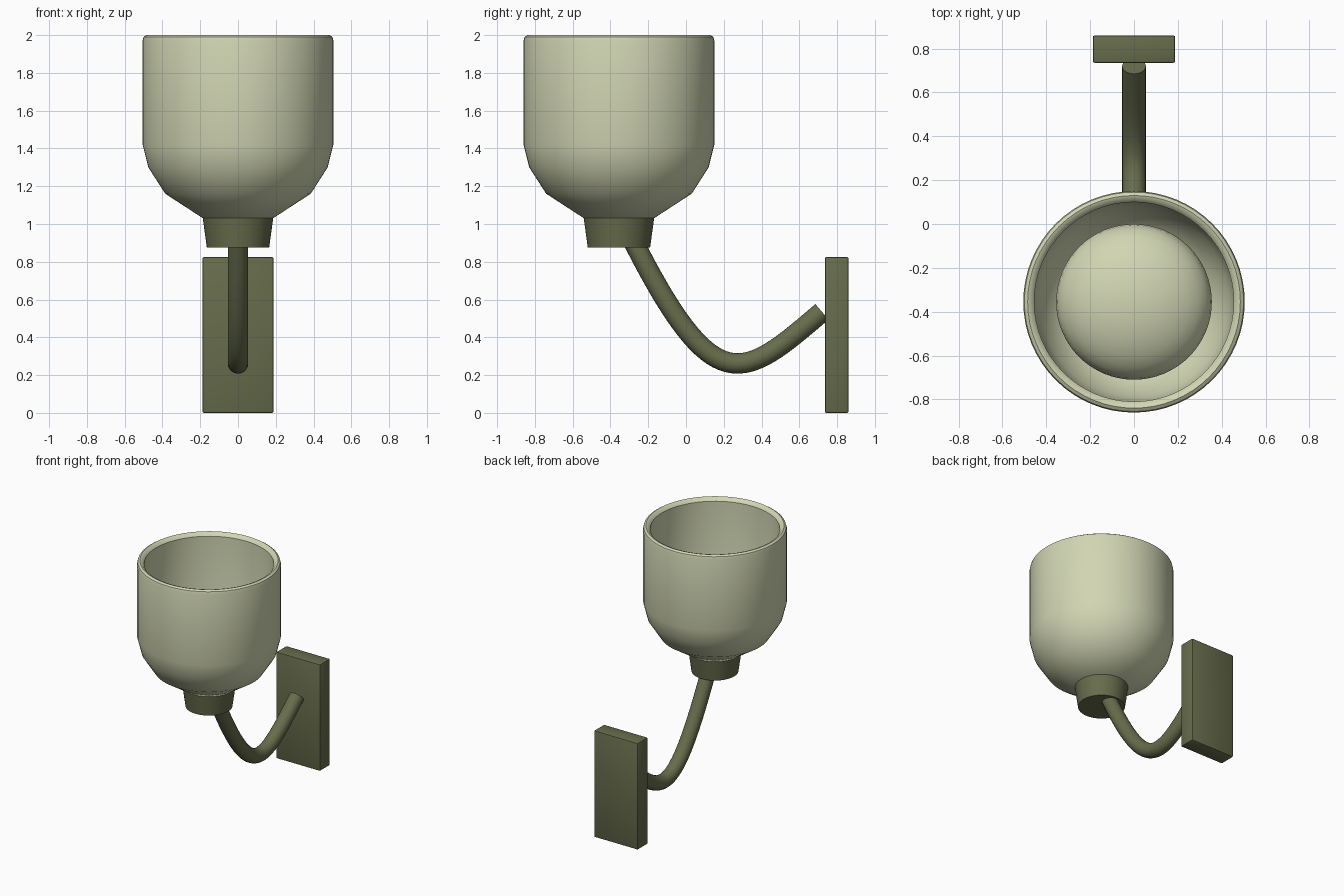
import bpy, bmesh, math
from mathutils import Vector

if "Cube" in bpy.data.objects:
    bpy.data.objects.remove(bpy.data.objects["Cube"])

CY = -0.355   # lamp axis


def material(name, rgb):
    m = bpy.data.materials.new(name)
    m.diffuse_color = (*rgb, 1)
    m.use_nodes = True
    m.node_tree.nodes["Principled BSDF"].inputs["Base Color"].default_value = m.diffuse_color
    return m


cream = material("pale cream glass", (0.64, 0.67, 0.45))
olive = material("dark olive metal", (0.135, 0.152, 0.072))


def finish(name, bm, mat, angle=35):
    bmesh.ops.remove_doubles(bm, verts=bm.verts, dist=1e-5)
    bmesh.ops.recalc_face_normals(bm, faces=bm.faces)
    me = bpy.data.meshes.new(name)
    bm.to_mesh(me)
    bm.free()
    me.materials.append(mat)
    ob = bpy.data.objects.new(name, me)
    bpy.context.collection.objects.link(ob)
    bpy.ops.object.select_all(action='DESELECT')
    ob.select_set(True)
    bpy.context.view_layer.objects.active = ob
    bpy.ops.object.shade_smooth_by_angle(angle=math.radians(angle))
    return ob


def lathe(name, profile, mat, angle=35, steps=64):
    bm = bmesh.new()
    vs = [bm.verts.new((r, CY, z)) for r, z in profile]
    es = [bm.edges.new(p) for p in zip(vs, vs[1:])]
    bmesh.ops.spin(bm, geom=vs + es, cent=(0, CY, 0), axis=(0, 0, 1),
                   angle=2 * math.pi, steps=steps)
    return finish(name, bm, mat, angle)


# Open glass shade with wall thickness and rounded lip
lathe("shade", [(0, 1.03), (0.185, 1.03), (0.385, 1.16), (0.475, 1.30),
                (0.505, 1.42), (0.505, 1.97), (0.5, 1.99), (0.485, 2.0),
                (0.47, 1.995), (0.455, 1.975), (0.455, 1.43), (0.43, 1.325),
                (0.355, 1.195), (0.17, 1.08), (0, 1.08)], cream)

# Rounded bulb inside the shade
lathe("bulb", [(0.355 * math.sin(math.pi * i / 16),
                1.29 - 0.2 * math.cos(math.pi * i / 16)) for i in range(17)], cream)

# Tapered holder under the shade
lathe("holder", [(0, 0.875), (0.165, 0.875), (0.187, 1.035), (0, 1.035)], olive)

# Curved arm: tube swept along a bezier in the side plane
P = [Vector(p) for p in ((0, -0.3, 0.95), (0, 0.154, 0.042),
                         (0, 0.30, 0.177), (0, 0.72, 0.535))]
bm = bmesh.new()
rings = []
N, S, R = 32, 24, 0.054
for i in range(N + 1):
    t = i / N
    u = 1 - t
    c = P[0] * u**3 + P[1] * 3 * u * u * t + P[2] * 3 * u * t * t + P[3] * t**3
    d = ((P[1] - P[0]) * u * u + (P[2] - P[1]) * 2 * u * t
         + (P[3] - P[2]) * t * t).normalized()
    side = Vector((1, 0, 0))
    up = d.cross(side)
    rings.append([bm.verts.new(c + R * (side * math.cos(a) + up * math.sin(a)))
                  for a in (2 * math.pi * k / S for k in range(S))])
for a, b in zip(rings, rings[1:]):
    for k in range(S):
        j = (k + 1) % S
        bm.faces.new((a[k], a[j], b[j], b[k]))
bm.faces.new(rings[0])
bm.faces.new(rings[-1])
finish("arm", bm, olive)

# Wall plate with softened edges
bm = bmesh.new()
bmesh.ops.create_cube(bm, size=1)
for v in bm.verts:
    v.co = Vector((v.co.x * 0.376, v.co.y * 0.125 + 0.7975, v.co.z * 0.825 + 0.4125))
bmesh.ops.bevel(bm, geom=bm.edges[:], offset=0.008, segments=2,
                profile=0.5, affect='EDGES')
finish("wall_plate", bm, olive, 30)
